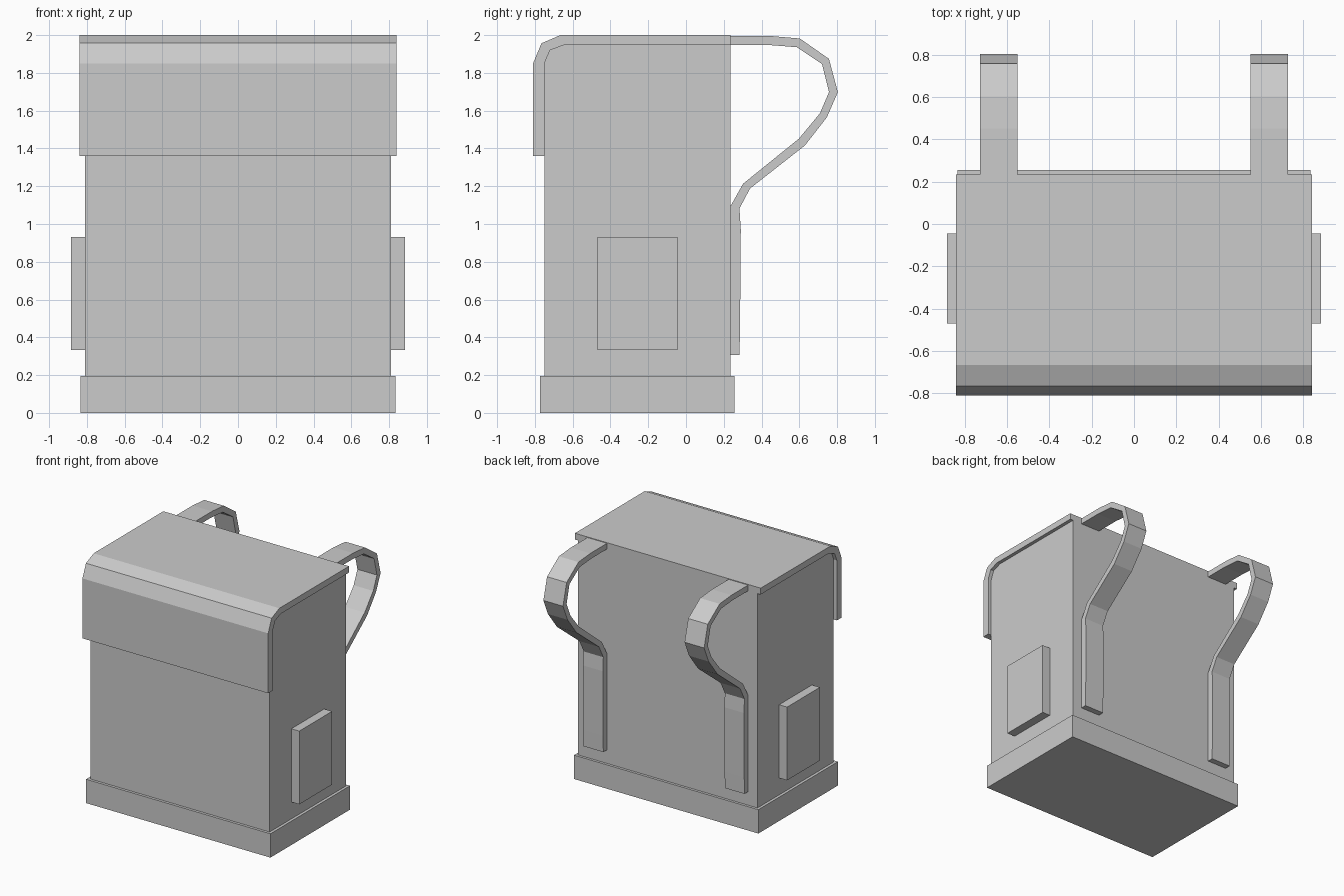
import bpy, bmesh

if "Cube" in bpy.data.objects:
    bpy.data.objects.remove(bpy.data.objects["Cube"])


def finish(name, bm):
    bmesh.ops.recalc_face_normals(bm, faces=bm.faces)
    mesh = bpy.data.meshes.new(name)
    bm.to_mesh(mesh)
    bm.free()
    obj = bpy.data.objects.new(name, mesh)
    bpy.context.collection.objects.link(obj)
    return obj


def extrude_profile(name, points, x0, x1):
    """Closed (y, z) outline extruded from x0 to x1."""
    bm = bmesh.new()
    face = bm.faces.new([bm.verts.new((x0, y, z)) for y, z in points])
    geom = bmesh.ops.extrude_face_region(bm, geom=[face])["geom"]
    verts = [g for g in geom if isinstance(g, bmesh.types.BMVert)]
    bmesh.ops.translate(bm, verts=verts, vec=(x1 - x0, 0, 0))
    return finish(name, bm)


def box(name, x0, x1, y0, y1, z0, z1):
    return extrude_profile(name, [(y0, z0), (y1, z0), (y1, z1), (y0, z1)], x0, x1)


def mirrored(obj):
    obj.modifiers.new("mirror", "MIRROR").use_axis[0] = True
    return obj


BACK, FRONT = 0.235, -0.75

# Main body, its front top edge rounded to fit under the lid
shoulder = [(FRONT, 1.85), (-0.72, 1.92), (-0.645, 1.948)]
extrude_profile("bag_body", [(BACK, 0.19), (FRONT, 0.19)] + shoulder + [(BACK, 1.948)],
                -0.811, 0.811)

# Slightly wider bottom band
box("bag_base", -0.834, 0.834, -0.772, 0.256, 0.0, 0.195)

# Lid folding over the top and down the front
lid_outer = [(-0.81, 1.36), (-0.81, 1.85), (-0.765, 1.957), (-0.665, 2.0), (BACK, 2.0)]
lid_inner = [(BACK, 1.948)] + shoulder[::-1] + [(FRONT, 1.36)]
extrude_profile("lid_flap", lid_outer + lid_inner, -0.84, 0.84)

# Side pockets
mirrored(box("side_pockets", 0.805, 0.883, -0.469, -0.045, 0.333, 0.932))

# Shoulder straps: loop out from the lid and run down the back
strap_outer = [(0.225, 1.995), (0.45, 1.995), (0.603, 1.982), (0.757, 1.874),
               (0.804, 1.698), (0.746, 1.565), (0.63, 1.416), (0.339, 1.188),
               (0.283, 1.082), (0.29, 0.97), (0.286, 0.44), (0.283, 0.306)]
strap_inner = [(0.232, 0.306), (0.232, 1.088), (0.302, 1.213), (0.598, 1.452),
               (0.709, 1.586), (0.757, 1.698), (0.72, 1.847), (0.587, 1.936),
               (0.434, 1.948), (0.225, 1.948)]
mirrored(extrude_profile("shoulder_straps", strap_outer + strap_inner, 0.55, 0.727))
